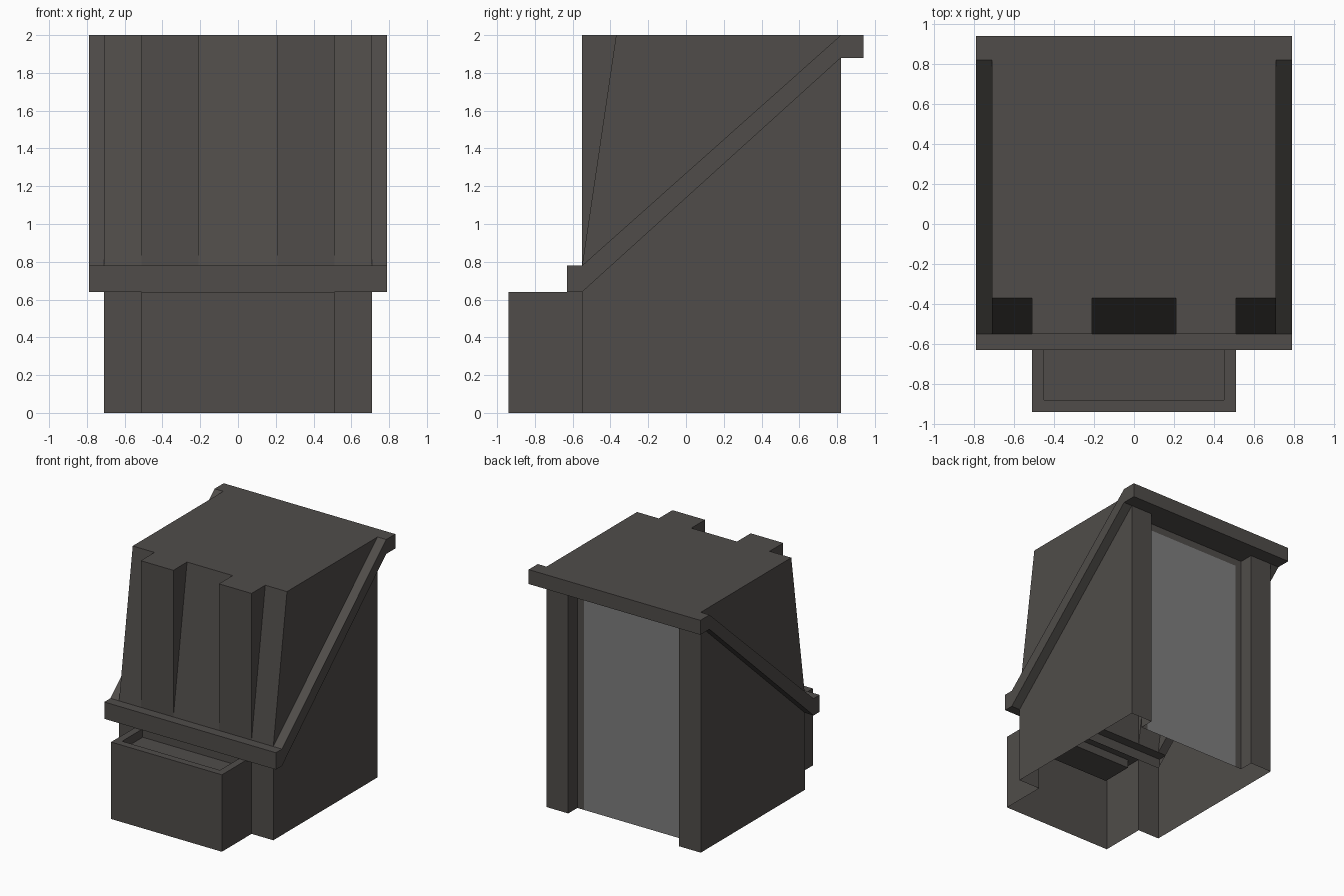
import bpy, bmesh
from mathutils import Vector

if "Cube" in bpy.data.objects:
    bpy.data.objects.remove(bpy.data.objects["Cube"])


def material(name, col):
    m = bpy.data.materials.new(name)
    m.diffuse_color = (*col, 1)
    m.use_nodes = True
    m.node_tree.nodes["Principled BSDF"].inputs["Base Color"].default_value = m.diffuse_color
    return m


DARK = material("dark warm grey", (0.080, 0.073, 0.068))
PANEL = material("mid grey", (0.21, 0.21, 0.21))


class Part:
    """Sheet-metal part made of flat panels, each facing a given direction."""

    def __init__(self, name, mat):
        self.name, self.mat, self.bm = name, mat, bmesh.new()

    def face(self, pts, n, mirror=False):
        for s in ((1, -1) if mirror else (1,)):
            f = self.bm.faces.new([self.bm.verts.new((x * s, y, z)) for x, y, z in pts])
            f.normal_update()
            if f.normal.dot(Vector((n[0] * s, n[1], n[2]))) < 0:
                f.normal_flip()

    def strip(self, x0, x1, a, b, n, mirror=False):
        """Panel spanning x0..x1 between two (y, z) points."""
        self.face([(x0, *a), (x1, *a), (x1, *b), (x0, *b)], n, mirror)

    def side(self, x, prof, sign=1):
        """Mirrored pair of side panels from a (y, z) profile."""
        self.face([(x, y, z) for y, z in prof], (sign, 0, 0), True)

    def done(self):
        bmesh.ops.remove_doubles(self.bm, verts=self.bm.verts[:], dist=1e-4)
        me = bpy.data.meshes.new(self.name)
        self.bm.to_mesh(me)
        self.bm.free()
        me.materials.append(self.mat)
        bpy.context.collection.objects.link(bpy.data.objects.new(self.name, me))


FRONT, BACK, UP, DOWN = (0, -1, 0), (0, 1, 0), (0, 0, 1), (0, 0, -1)
W, T, B = 0.71, 0.79, 0.51         # half widths: body, trim, hopper box
YF, YB, YG = -0.55, 0.82, -0.37    # body front, body back, top of grooves
Z0, Z1 = 0.64, 0.78                # front trim bottom and top
ZL = 1.88                          # rear trim bottom

# Lower body: open underneath, sides rise to the slanted trim
lower = Part("lower_body", DARK)
lower.side(W, [(YF, 0), (YB, 0), (YB, ZL), (YF, Z0)])
lower.strip(B, W, (YF, 0), (YF, Z0), FRONT, True)
lower.done()

# Upper body with two front ribs and tapered grooves between
upper = Part("upper_body", DARK)
upper.side(W, [(YF, Z1), (YB, 2), (YG, 2)])
upper.strip(-W, W, (YG, 2), (0.94, 2), UP)
upper.strip(-0.21, 0.21, (YF, Z1), (YG, 2), FRONT)
upper.strip(B, W, (YF, Z1), (YG, 2), FRONT, True)
upper.strip(0.21, B, (YF, Z1), (YF, 2), FRONT, True)
upper.strip(0.21, B, (YF, 2), (YG, 2), UP, True)
for x, s in ((0.21, -1), (B, 1)):
    upper.side(x, [(YF, Z1), (YF, 2), (YG, 2)], s)
upper.done()

# Slanted trim band running round the body
trim = Part("trim_band", DARK)
under = [(-0.63, Z0), (YF, Z0), (YB, ZL), (0.94, ZL)]
over = [(-0.63, Z1), (YF, Z1), (YB, 2), (0.94, 2)]
trim.side(T, under + over[::-1])
for path, n in ((under, DOWN), (over, UP)):
    for a, b in zip(path, path[1:]):
        trim.strip(W, T, a, b, n, True)
trim.strip(-T, T, under[0], over[0], FRONT)
trim.strip(-T, T, under[3], over[3], BACK)
trim.strip(-W, W, under[0], under[1], DOWN)
trim.strip(-W, W, over[0], over[1], UP)
trim.strip(-W, W, (YB, ZL), (0.94, ZL), DOWN)
trim.done()

# Front box with a shallow tray sunk into its top
box = Part("front_box", DARK)
yf, yi, yo, zt, xi = -0.94, -0.88, -0.61, 0.57, 0.45
box.strip(-B, B, (yf, 0), (yf, Z0), FRONT)
box.side(B, [(yf, 0), (YF, 0), (YF, Z0), (yf, Z0)])
box.strip(-B, B, (yf, Z0), (yi, Z0), UP)
box.strip(-B, B, (yo, Z0), (YF, Z0), UP)
box.strip(xi, B, (yi, Z0), (yo, Z0), UP, True)
box.side(xi, [(yi, zt), (yo, zt), (yo, Z0), (yi, Z0)], -1)
box.strip(-xi, xi, (yi, zt), (yi, Z0), BACK)
box.strip(-xi, xi, (yo, zt), (yo, Z0), FRONT)
box.strip(-xi, xi, (yi, zt), (yo, zt), UP)
box.done()

# Rear posts and recessed frame
YR, ZP = 0.70, 1.82
rear = Part("rear_frame", DARK)
rear.strip(B, W, (YB, 0), (YB, ZL), BACK, True)
rear.side(B, [(YR, 0), (YB, 0), (YB, ZL), (YR, ZL)], -1)
rear.strip(xi, B, (YR, 0), (YR, ZL), BACK, True)
rear.strip(-xi, xi, (YR, ZP), (YR, ZL), BACK)
rear.strip(-B, B, (YR, ZL), (YB, ZL), DOWN)
rear.done()

# Light panel in the rear recess
panel = Part("rear_panel", PANEL)
panel.strip(-xi, xi, (YR, 0), (YR, ZP), BACK)
panel.done()
